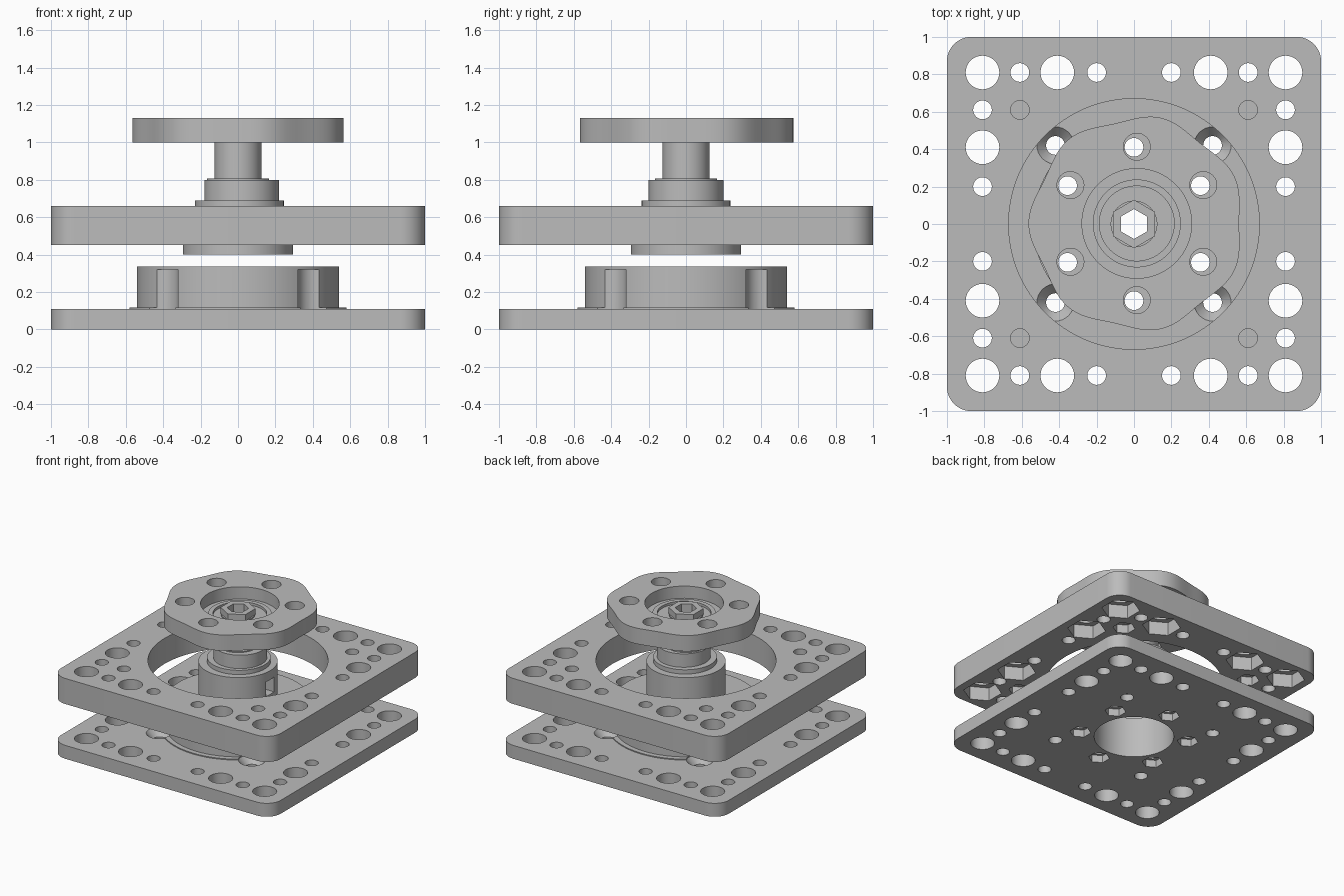
import bpy, bmesh
from math import pi, cos, sin, radians
from mathutils import Matrix

cube = bpy.data.objects.get("Cube")
if cube:
    bpy.data.objects.remove(cube, do_unlink=True)

gray = bpy.data.materials.new("machined_gray")
gray.use_nodes = True
tone = (0.5, 0.5, 0.5, 1)
gray.diffuse_color = tone
gray.node_tree.nodes["Principled BSDF"].inputs["Base Color"].default_value = tone


def finish(name, bm):
    bmesh.ops.recalc_face_normals(bm, faces=bm.faces)
    mesh = bpy.data.meshes.new(name)
    bm.to_mesh(mesh)
    bm.free()
    obj = bpy.data.objects.new(name, mesh)
    bpy.context.collection.objects.link(obj)
    mesh.materials.append(gray)
    return obj


def prism(bm, x, y, z0, z1, r, sides=32, r_top=None, turn=0):
    place = Matrix.Translation((x, y, (z0 + z1) / 2)) @ Matrix.Rotation(turn, 4, "Z")
    bmesh.ops.create_cone(bm, cap_ends=True, segments=sides, radius1=r,
                          radius2=r if r_top is None else r_top,
                          depth=z1 - z0, matrix=place)


def extrude(name, outline, z0, z1):
    bm = bmesh.new()
    face = bm.faces.new([bm.verts.new((x, y, z0)) for x, y in outline])
    grown = bmesh.ops.extrude_face_region(bm, geom=[face])["geom"]
    top = [v for v in grown if isinstance(v, bmesh.types.BMVert)]
    bmesh.ops.translate(bm, verts=top, vec=(0, 0, z1 - z0))
    return finish(name, bm)


def lathe(name, profile, x=0, y=0, sides=96):
    bm = bmesh.new()
    rings = [[bm.verts.new((x + r * cos(2 * pi * i / sides), y + r * sin(2 * pi * i / sides), z))
              for i in range(sides)] for r, z in profile]
    for a, b in zip(rings, rings[1:] + rings[:1]):
        for i in range(sides):
            j = (i + 1) % sides
            bm.faces.new((a[i], a[j], b[j], b[i]))
    return finish(name, bm)


def cut(obj, bm):
    cutter = finish("cutter", bm)
    cutter.hide_render = True
    mod = obj.modifiers.new("cut", "BOOLEAN")
    mod.operation, mod.solver, mod.object = "DIFFERENCE", "EXACT", cutter
    bpy.context.view_layer.objects.active = obj
    bpy.ops.object.modifier_apply(modifier=mod.name)
    bpy.data.objects.remove(cutter, do_unlink=True)


def ring_points(radius, count, start):
    return [(radius * cos(start + 2 * pi * i / count), radius * sin(start + 2 * pi * i / count))
            for i in range(count)]


def mirrored(points):
    full = {(x, y) for a, b in points for x, y in ((a, b), (b, a))}
    return sorted((sx * x, sy * y) for x, y in full for sx in (1, -1) for sy in (1, -1))


def plate(name, z0, z1, corner=0.13):
    outline = []
    for q, (sx, sy) in enumerate([(1, 1), (-1, 1), (-1, -1), (1, -1)]):
        for i in range(13):
            a = (q + i / 12) * pi / 2
            outline.append((sx * (1 - corner) + corner * cos(a),
                            sy * (1 - corner) + corner * sin(a)))
    return extrude(name, outline, z0, z1)


big = mirrored([(0.81, 0.81), (0.81, 0.41)])
small = mirrored([(0.81, 0.61), (0.81, 0.2)])
inner = mirrored([(0.61, 0.61)])
bolts = ring_points(0.41, 6, pi / 6)
corners = ring_points(0.594, 4, pi / 4)


def hole_grid(z0, z1):
    bm = bmesh.new()
    for x, y in big:
        prism(bm, x, y, z0, z1, 0.09)
    for x, y in small:
        prism(bm, x, y, z0, z1, 0.05)
    return bm


# lower plate: hole grid, bolt holes, hex pockets below, countersinks above
lower = plate("lower_plate", 0, 0.11)
bm = hole_grid(-0.1, 0.2)
for x, y in bolts + corners:
    prism(bm, x, y, -0.1, 0.2, 0.05)
prism(bm, 0, 0, -0.1, 0.2, 0.3, 96)
cut(lower, bm)
bm = bmesh.new()
for x, y in bolts:
    prism(bm, x, y, -0.1, 0.06, 0.08, 6)
for x, y in corners:
    prism(bm, x, y, 0.05, 0.12, 0.045, 32, 0.108)
cut(lower, bm)

# round housing with four roofed notches
housing = lathe("housing", [(0.3, 0.11), (0.58, 0.11), (0.58, 0.118), (0.54, 0.118),
                            (0.54, 0.335), (0.3, 0.335)])
bm = bmesh.new()
for x, y in corners:
    prism(bm, x, y, 0.05, 0.32, 0.1)
for x, y in bolts:
    prism(bm, x, y, 0, 0.5, 0.05)
cut(housing, bm)

# upper plate: large opening, hole grid and hex pockets underneath
upper = plate("upper_plate", 0.45, 0.66)
bm = hole_grid(0.3, 0.8)
for x, y in inner:
    prism(bm, x, y, 0.3, 0.8, 0.05)
prism(bm, 0, 0, 0.3, 0.8, 0.67, 128)
cut(upper, bm)
bm = bmesh.new()
for x, y in big:
    prism(bm, x, y, 0.3, 0.56, 0.145, 6)
for x, y in inner:
    prism(bm, x, y, 0.3, 0.52, 0.085, 6)
cut(upper, bm)

# hub with a side slot
hub = lathe("hub", [(0.12, 0.4), (0.295, 0.4), (0.295, 0.655), (0.12, 0.655)])
bm = bmesh.new()
bmesh.ops.create_cube(bm, size=1, matrix=Matrix.Translation((0.27, 0, 0.52))
                      @ Matrix.Diagonal((0.12, 0.1, 0.12, 1)))
cut(hub, bm)

# stepped collars above the hub
lathe("lower_collar", [(0.12, 0.65), (0.237, 0.65), (0.237, 0.69), (0.12, 0.69)], 0.008)
lathe("upper_collar", [(0.12, 0.69), (0.2, 0.69), (0.2, 0.8), (0.12, 0.8)], 0.02)
lathe("washer", [(0.11, 0.8), (0.165, 0.8), (0.165, 0.808), (0.11, 0.808)])

# post and hex head sharing one hex bore
for name, z0, z1, r, sides in (("post", 0.405, 1.04, 0.125, 48), ("hex_head", 1.04, 1.09, 0.13, 6)):
    bm = bmesh.new()
    prism(bm, 0, 0, z0, z1, r, sides)
    part = finish(name, bm)
    bm = bmesh.new()
    prism(bm, 0, 0, 0.2, 1.3, 0.08, 6)
    cut(part, bm)

# scalloped hand knob
kx, ky = 0.015, 0.003
wave = []
for i in range(168):
    a = 2 * pi * i / 168
    r = 0.563 + 0.016 * cos(7 * (a - pi))
    wave.append((kx + r * cos(a), ky + r * sin(a)))
knob = extrude("knob", wave, 1.0, 1.13)
bm = bmesh.new()
prism(bm, kx, ky, 1.03, 1.3, 0.293, 96)
for x, y in bolts:
    prism(bm, kx + x, ky + y, 0.9, 1.3, 0.072)
cut(knob, bm)
bm = bmesh.new()
prism(bm, 0, 0, 0.9, 1.2, 0.12, 48)
cut(knob, bm)
lathe("knob_ring", [(0.2, 1.025), (0.235, 1.025), (0.235, 1.05), (0.2, 1.05)], kx, ky)

bpy.ops.object.select_all(action="DESELECT")
for obj in bpy.context.scene.objects:
    if obj.type == "MESH":
        obj.select_set(True)
        bpy.context.view_layer.objects.active = obj
bpy.ops.object.shade_smooth_by_angle(angle=radians(30))
